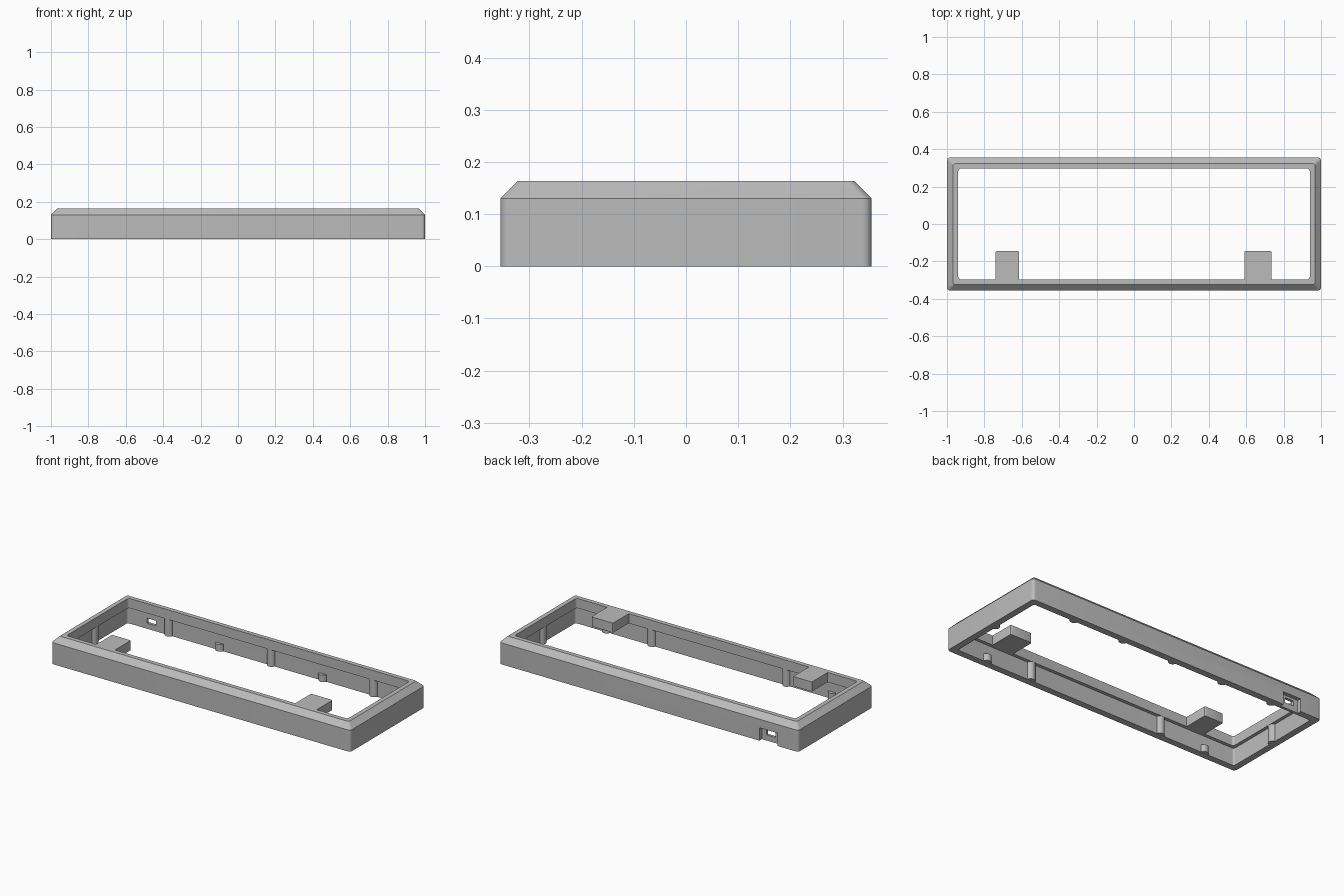
import bpy, bmesh, math

if "Cube" in bpy.data.objects:
    bpy.data.objects.remove(bpy.data.objects["Cube"], do_unlink=True)

grey = bpy.data.materials.new("plain grey")
grey.use_nodes = True
GREY = (0.5, 0.5, 0.5, 1)
grey.diffuse_color = GREY
grey.node_tree.nodes["Principled BSDF"].inputs["Base Color"].default_value = GREY

TOP, SHOULDER, LIP_Z = 0.163, 0.13, 0.105
HX, HY = 1.0, 0.356            # outer half sizes
LIP, WALL = 0.06, 0.04         # widths of the upper lip and lower wall


def finish(bm, name):
    bmesh.ops.recalc_face_normals(bm, faces=bm.faces)
    mesh = bpy.data.meshes.new(name)
    bm.to_mesh(mesh)
    bm.free()
    obj = bpy.data.objects.new(name, mesh)
    bpy.context.collection.objects.link(obj)
    mesh.materials.append(grey)
    return obj


def smooth(obj):
    bpy.ops.object.select_all(action="DESELECT")
    obj.select_set(True)
    bpy.context.view_layer.objects.active = obj
    bpy.ops.object.shade_smooth_by_angle(angle=math.radians(30))


def rounded_ring(bm, inset, z, radius, steps=6):
    """Loop of vertices around a rounded rectangle."""
    verts = []
    for i, (sx, sy) in enumerate([(1, 1), (-1, 1), (-1, -1), (1, -1)]):
        cx, cy = sx * (HX - inset - radius), sy * (HY - inset - radius)
        for k in range(steps + 1):
            a = (i + k / steps) * math.pi / 2
            verts.append(bm.verts.new((cx + radius * math.cos(a), cy + radius * math.sin(a), z)))
    return verts


def box(name, x0, x1, y0, y1, z0, z1):
    bm = bmesh.new()
    bmesh.ops.create_cube(bm, size=1)
    for v in bm.verts:
        v.co = (x1 if v.co.x > 0 else x0, y1 if v.co.y > 0 else y0, z1 if v.co.z > 0 else z0)
    return finish(bm, name)


def post(name, x, y, height):
    bm = bmesh.new()
    bmesh.ops.create_cone(bm, cap_ends=True, segments=24, radius1=0.026, radius2=0.026, depth=height)
    bmesh.ops.translate(bm, verts=bm.verts, vec=(x, y, height / 2 + 0.0008))
    smooth(finish(bm, name))


# Frame: chamfered outside, overhanging lip inside
bm = bmesh.new()
profile = [(0, 0, 0.018), (0, SHOULDER, 0.018), (0.033, TOP, 0.012), (LIP, TOP, 0.015),
           (LIP, LIP_Z, 0.015), (WALL, LIP_Z, 0.012), (WALL, 0, 0.012)]
rings = [rounded_ring(bm, *p) for p in profile]
for a, b in zip(rings, rings[1:] + rings[:1]):
    for i in range(len(a)):
        j = (i + 1) % len(a)
        bm.faces.new((a[i], a[j], b[j], b[i]))
frame = finish(bm, "frame")

# Connector port in the back wall: outer recess plus through hole
cutters = [box("port_recess_cutter", -0.86, -0.74, HY - 0.024, HY + 0.05, -0.02, 0.078),
           box("port_hole_cutter", -0.83, -0.77, HY - 0.07, HY + 0.05, 0.034, 0.064)]
for cutter in cutters:
    cutter.hide_render = True
    cutter.hide_viewport = True
    cut = frame.modifiers.new(cutter.name, "BOOLEAN")
    cut.operation = "DIFFERENCE"
    cut.solver = "EXACT"
    cut.object = cutter
bpy.context.view_layer.update()
cut_mesh = bpy.data.meshes.new_from_object(frame.evaluated_get(bpy.context.evaluated_depsgraph_get()))
frame.modifiers.clear()
frame.data = cut_mesh
for cutter in cutters:
    bpy.data.objects.remove(cutter, do_unlink=True)
smooth(frame)

# Mounting tabs reaching in from the front lip, flush with the top
lip_y = -(HY - LIP)
for side, x0, x1 in [("right", -0.74, -0.615), ("left", 0.59, 0.735)]:
    tab = box(side + "_tab", x0, x1, lip_y, -0.145, LIP_Z, TOP)
    bm = bmesh.new()
    bm.from_mesh(tab.data)
    corners = [e for e in bm.edges if all(v.co.y > -0.2 for v in e.verts)
               and abs(e.verts[0].co.z - e.verts[1].co.z) > 0.01]
    bmesh.ops.bevel(bm, geom=corners, offset=0.007, segments=3, affect="EDGES", profile=0.5)
    bm.to_mesh(tab.data)
    bm.free()
    smooth(tab)

# Rounded posts and short bumps on the inside walls
offset = WALL - 0.006
tall, short = LIP_Z, 0.042
for s, side in [(-1, "right"), (1, "left")]:
    post(side + "_side_post", s * (HX - offset), 0, tall)
    post(side + "_front_post", s * 0.45, -(HY - offset), tall)
    post(side + "_front_bump", s * 0.755, -(HY - offset), short)
    post(side + "_back_post", s * 0.685, HY - offset, tall)
    post(side + "_back_bump", s * 0.345, HY - offset, short)
post("middle_back_post", 0, HY - offset, tall)
